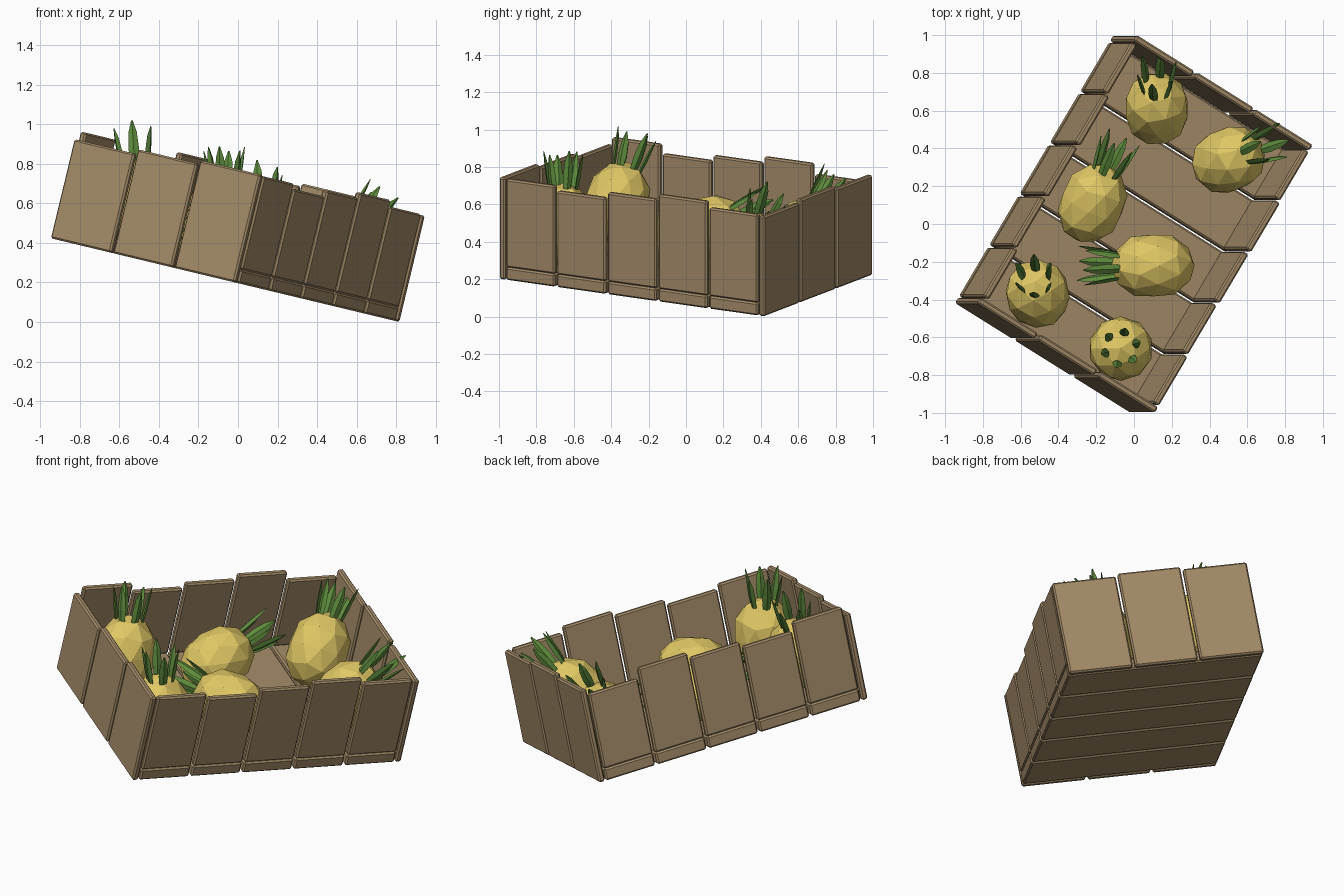
import bpy, bmesh, math
from mathutils import Matrix, Vector

if "Cube" in bpy.data.objects:
    bpy.data.objects.remove(bpy.data.objects["Cube"])


def material(name, rgb):
    m = bpy.data.materials.new(name)
    m.diffuse_color = (*rgb, 1)
    m.use_nodes = True
    m.node_tree.nodes["Principled BSDF"].inputs["Base Color"].default_value = m.diffuse_color
    return m


WOOD = material("wood", (0.37, 0.26, 0.14))
YELLOW = material("fruit_yellow", (0.75, 0.58, 0.13))
GREEN = material("leaf_green", (0.11, 0.26, 0.045))


def add_object(name, bm, mat, matrix):
    bmesh.ops.recalc_face_normals(bm, faces=bm.faces)
    me = bpy.data.meshes.new(name)
    bm.to_mesh(me)
    bm.free()
    me.materials.append(mat)
    ob = bpy.data.objects.new(name, me)
    ob.matrix_world = matrix
    bpy.context.collection.objects.link(ob)
    return ob


# Crate frame: turned about z, then tipped about y
CRATE = (Matrix.Translation((-0.065, 0, 0.212))
         @ Matrix.Rotation(math.radians(13.5), 4, 'Y')
         @ Matrix.Rotation(math.radians(58.7), 4, 'Z'))
HU, HV, T, FLOOR, GAP = 0.83, 0.56, 0.036, 0.07, 0.014


def plank(name, lo, hi):
    lo, hi = Vector(lo), Vector(hi)
    bm = bmesh.new()
    bmesh.ops.create_cube(bm, size=1)
    for v in bm.verts:
        v.co = Vector((v.co[i] * (hi - lo)[i] + (hi + lo)[i] / 2 for i in range(3)))
    bmesh.ops.bevel(bm, geom=bm.edges[:], offset=0.009, segments=1, affect='EDGES')
    add_object(name, bm, WOOD, CRATE)


# Floor boards and long side planks share five slots
right_tops = [0.555, 0.528, 0.56, 0.588, 0.555]
left_tops = [0.56, 0.51, 0.54, 0.573, 0.515]
pitch = 2 * (HU - T) / 5
for i in range(5):
    a = -HU + T + i * pitch + GAP / 2
    b = a + pitch - GAP
    plank("floor_board", (a, -HV, 0), (b, HV, FLOOR))
    plank("side_plank_right", (a, -HV, FLOOR), (b, -HV + T, right_tops[i]))
    plank("side_plank_left", (a, HV - T, FLOOR), (b, HV, left_tops[i]))

# End planks, three per end
pitch = 2 * HV / 3
for i, (front, back) in enumerate(zip([0.56, 0.54, 0.515], [0.55, 0.565, 0.55])):
    a = -HV + i * pitch + (GAP / 2 if i else 0)
    b = -HV + (i + 1) * pitch - (GAP / 2 if i < 2 else 0)
    plank("end_plank_front", (-HU, a, 0), (-HU + T, b, front))
    plank("end_plank_back", (HU - T, a, 0), (HU, b, back))


def fruit_body(matrix):
    # Faceted ball, stretched with a slight waist
    bm = bmesh.new()
    bmesh.ops.create_icosphere(bm, subdivisions=2, radius=1)
    for v in bm.verts:
        r = 0.18 * (1 - 0.05 * math.exp(-(v.co.z / 0.25) ** 2))
        v.co = Vector((v.co.x * r, v.co.y * r, v.co.z * 0.225))
    add_object("fruit_body", bm, YELLOW, matrix)


def crown(matrix):
    # Six pointed blades in a ring, leaning outwards
    bm = bmesh.new()
    for k in range(6):
        turn = Matrix.Rotation(k * math.tau / 6 + 0.3, 4, 'Z')
        length = 0.21 + 0.02 * (k % 2)
        rings = []
        for t, w, r in [(0, 0.017, 0.068), (0.4, 0.027, 0.083),
                        (0.75, 0.021, 0.096), (1, 0.004, 0.108)]:
            th = w * 0.4
            pts = [(r + th, 0), (r, w), (r - th, 0), (r, -w)]
            rings.append([bm.verts.new(turn @ Vector((x, y, 0.165 + t * length)))
                          for x, y in pts])
        for lo, hi in zip(rings, rings[1:]):
            for j in range(4):
                n = (j + 1) % 4
                bm.faces.new((lo[j], lo[n], hi[n], hi[j]))
        bm.faces.new(rings[0][::-1])
        bm.faces.new(rings[-1])
    add_object("fruit_crown", bm, GREEN, matrix)


# Six fruits: centre and axis direction
for centre, axis in [((0.12, 0.61, 0.43), (0, 0.55, 0.83)),
                     ((0.50, 0.34, 0.36), (0.62, 0.25, 0.72)),
                     ((-0.22, 0.11, 0.47), (0.38, 0.85, 0.33)),
                     ((0.10, -0.22, 0.42), (-1, 0, 0.2)),
                     ((-0.51, -0.37, 0.61), (-0.06, 0.28, 0.95)),
                     ((-0.07, -0.66, 0.49), (0, 0.01, 1))]:
    pose = Matrix.Translation(centre) @ Vector(axis).to_track_quat('Z', 'Y').to_matrix().to_4x4()
    fruit_body(pose)
    crown(pose)
